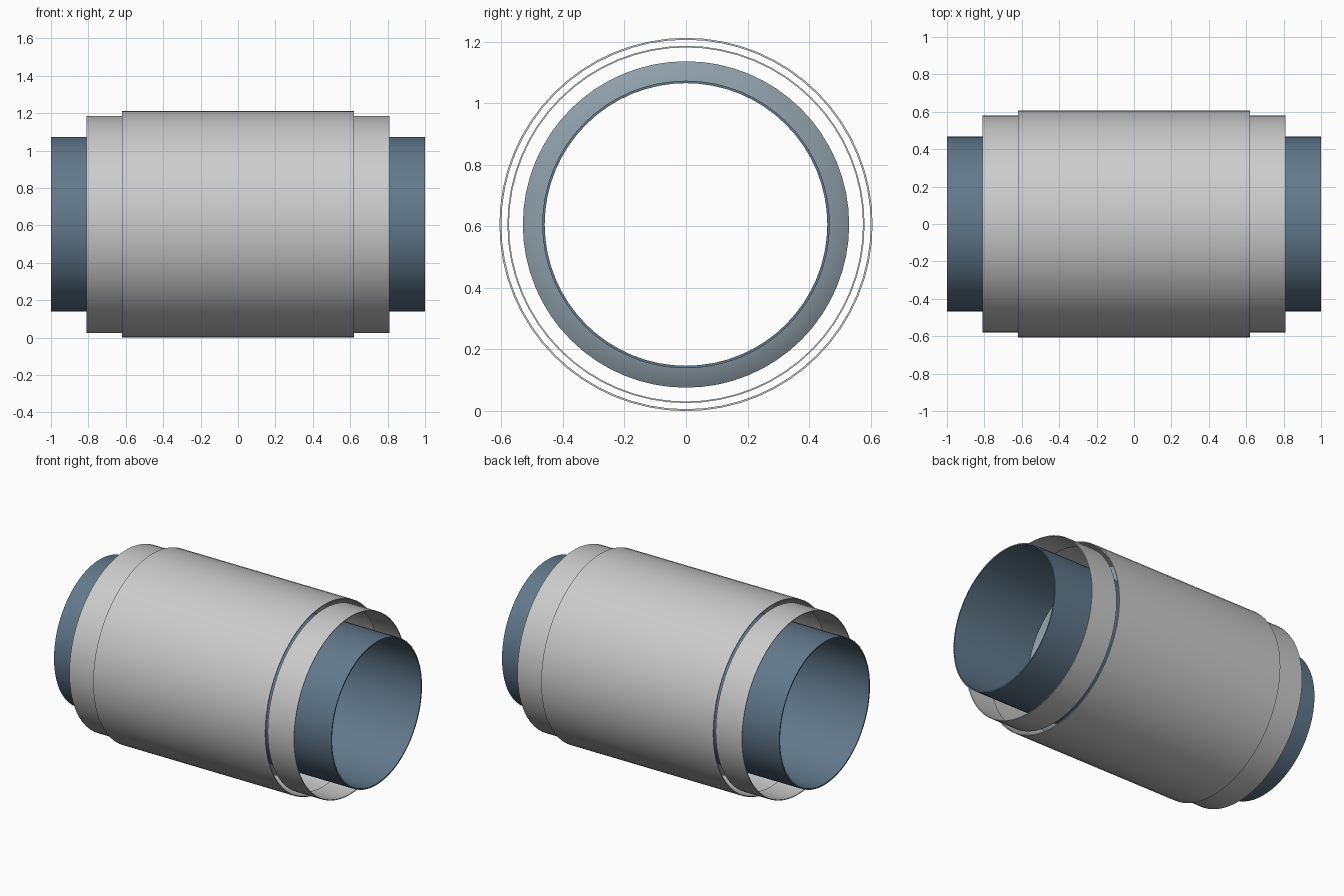
import bpy, bmesh
from math import pi, radians
from mathutils import Vector

if "Cube" in bpy.data.objects:
    bpy.data.objects.remove(bpy.data.objects["Cube"])

CZ = 0.606   # height of the common axis
SEG = 64


def material(name, rgb):
    m = bpy.data.materials.new(name)
    m.diffuse_color = (*rgb, 1)
    m.use_nodes = True
    m.node_tree.nodes["Principled BSDF"].inputs["Base Color"].default_value = m.diffuse_color
    return m


def revolve(name, profile, mat=None):
    """Spin a closed (x, radius) profile around the x axis."""
    bm = bmesh.new()
    vs = [bm.verts.new((x, 0, r)) for x, r in profile]
    es = [bm.edges.new((vs[i], vs[(i + 1) % len(vs)])) for i in range(len(vs))]
    bmesh.ops.spin(bm, geom=vs + es, cent=Vector(), axis=Vector((1, 0, 0)),
                   angle=2 * pi, steps=SEG, use_merge=True, use_duplicate=False)
    bmesh.ops.remove_doubles(bm, verts=bm.verts, dist=1e-5)
    bmesh.ops.recalc_face_normals(bm, faces=bm.faces)
    mesh = bpy.data.meshes.new(name)
    bm.to_mesh(mesh)
    bm.free()
    ob = bpy.data.objects.new(name, mesh)
    ob.location.z = CZ
    bpy.context.collection.objects.link(ob)
    if mat:
        mesh.materials.append(mat)
    bpy.ops.object.select_all(action='DESELECT')
    ob.select_set(True)
    bpy.context.view_layer.objects.active = ob
    bpy.ops.object.shade_smooth_by_angle(angle=radians(30))
    return ob


def tube(name, x0, x1, outer, wall, mat=None):
    return revolve(name, [(x0, outer), (x1, outer),
                          (x1, outer - wall), (x0, outer - wall)], mat)


pipe_blue = material("pipe_blue", (0.12, 0.19, 0.26))
bellows_steel = material("bellows_steel", (0.27, 0.34, 0.39))

# Outer protective sleeve
tube("outer_sleeve", -0.62, 0.62, 0.606, 0.006)

# Collars and pipe stubs on both ends
for side, s in (("left", -1), ("right", 1)):
    tube(side + "_collar", s * 0.62, s * 0.81, 0.58, 0.005)
    tube(side + "_pipe", s * 0.43, s * 1.0, 0.467, 0.008, pipe_blue)

# Pleated bellows joining the two pipes inside the sleeve
PLEATS, HALF, WALL = 12, 0.43, 0.006
step = HALF / PLEATS
outer = [(-HALF + i * step, 0.53 if i % 2 else 0.467)
         for i in range(2 * PLEATS + 1)]
inner = [(x, r - WALL) for x, r in reversed(outer)]
revolve("bellows", outer + inner, bellows_steel)
